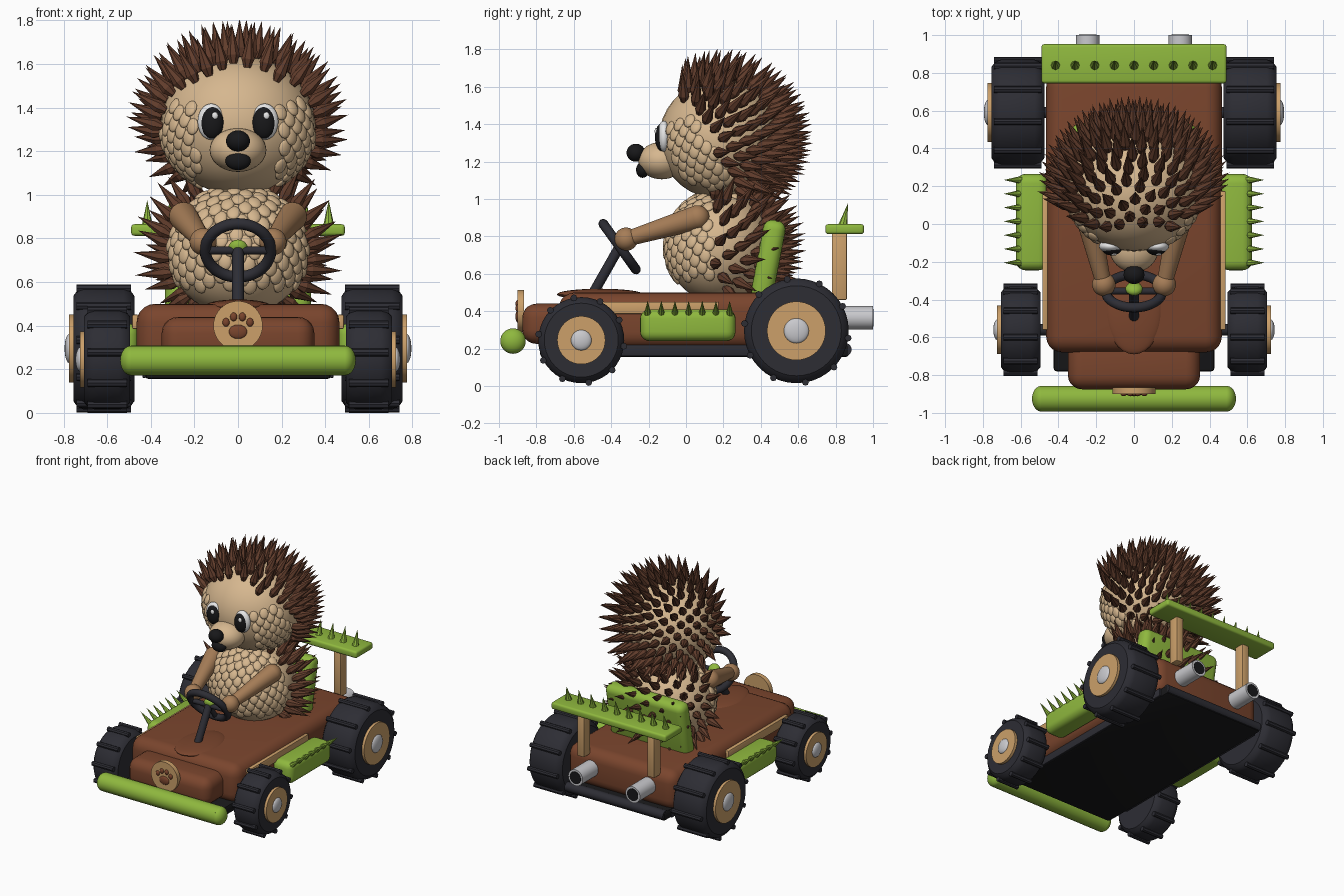
import bpy, bmesh, math
from mathutils import Vector, Matrix

if "Cube" in bpy.data.objects:
    bpy.data.objects.remove(bpy.data.objects["Cube"])


def paint(name, hexcode):
    m = bpy.data.materials.new(name)
    c = [int(hexcode[i:i + 2], 16) / 255 for i in (0, 2, 4)]
    m.diffuse_color = [((v + 0.055) / 1.055) ** 2.4 if v > 0.04 else v / 12.92 for v in c] + [1]
    m.use_nodes = True
    m.node_tree.nodes["Principled BSDF"].inputs["Base Color"].default_value = m.diffuse_color
    return m


SKIN = paint("pale tan skin", "D6B78F")
PAW = paint("paw tan", "A67D57")
WOOD = paint("light wood", "CCA06A")
BROWN = paint("kart brown", "7A452D")
QUILL = paint("quill brown", "623D2C")
TYRE = paint("rubber", "2D2D34")
SILVER = paint("silver", "C9C9CD")
GREEN = paint("leaf green", "8FB83E")
WHITE = paint("white", "F2F2F2")
BLACK = paint("black", "18181A")


def make(name, bm, mat, smooth=35):
    me = bpy.data.meshes.new(name)
    bmesh.ops.recalc_face_normals(bm, faces=bm.faces)
    bm.to_mesh(me)
    bm.free()
    me.materials.append(mat)
    ob = bpy.data.objects.new(name, me)
    bpy.context.collection.objects.link(ob)
    if smooth:
        bpy.ops.object.select_all(action='DESELECT')
        ob.select_set(True)
        bpy.context.view_layer.objects.active = ob
        bpy.ops.object.shade_smooth_by_angle(angle=math.radians(smooth))
    return ob


def aim(p, d, size=(1, 1, 1)):
    """Matrix at p whose z axis points along d."""
    q = Vector(d).to_track_quat('Z', 'Y').to_matrix().to_4x4()
    return Matrix.Translation(p) @ q @ Matrix.Diagonal((*size, 1))


def box(name, lo, hi, mat, bevel=0.01, seg=4, tilt=0):
    lo, hi = Vector(lo), Vector(hi)
    bm = bmesh.new()
    bmesh.ops.create_cube(bm, size=1, matrix=Matrix.Diagonal((*(hi - lo), 1)))
    bmesh.ops.bevel(bm, geom=bm.edges[:], offset=bevel, segments=seg, profile=0.5, affect='EDGES')
    bm.transform(Matrix.Translation((lo + hi) / 2) @ Matrix.Rotation(tilt, 4, 'X'))
    return make(name, bm, mat)


def ball(name, loc, radii, mat, d=(0, 0, 1), u=32, v=18):
    bm = bmesh.new()
    bmesh.ops.create_uvsphere(bm, u_segments=u, v_segments=v, radius=1, matrix=aim(loc, d, radii))
    return make(name, bm, mat, 60)


def add_cone(bm, a, b, r1, r2, n):
    a, b = Vector(a), Vector(b)
    bmesh.ops.create_cone(bm, cap_ends=True, segments=n, radius1=r1, radius2=r2,
                          depth=(b - a).length, matrix=aim((a + b) / 2, b - a))


def rod(name, a, b, r1, mat, r2=None, n=28):
    bm = bmesh.new()
    add_cone(bm, a, b, r1, r1 if r2 is None else r2, n)
    return make(name, bm, mat)


def lathe_x(name, profile, mat, y, z, side, n=40):
    """Spin (x, radius) points about the x axis."""
    bm = bmesh.new()
    vs = [bm.verts.new((x * side, 0, r)) for x, r in profile]
    es = [bm.edges.new(p) for p in zip(vs, vs[1:])]
    bmesh.ops.spin(bm, geom=vs + es, cent=(0, 0, 0), axis=(1, 0, 0), angle=2 * math.pi, steps=n)
    bmesh.ops.remove_doubles(bm, verts=bm.verts[:], dist=1e-4)
    bm.transform(Matrix.Translation((0, y, z)))
    return make(name, bm, mat)


def wheel(label, y, z, r, x0, x1, side):
    # chunky tyre with bevelled shoulders and tread bars
    lathe_x(label + "_tyre", [(x0, 0), (x0, r * .86), (x0 + .02, r * .96), (x0 + .05, r), (x1 - .05, r),
                              (x1 - .02, r * .96), (x1, r * .86), (x1, 0)], TYRE, y, z, side)
    bm = bmesh.new()
    for i in range(10):
        a = math.radians(28 + 36 * i)
        cy, cz = y + r * math.cos(a), z + r * math.sin(a)
        add_cone(bm, (side * (x0 + .015), cy, cz), (side * (x1 - .015), cy, cz), .018, .018, 8)
    make(label + "_treads", bm, TYRE)
    rod(label + "_disc", (side * (x1 - .02), y, z), (side * (x1 + .02), y, z), r * .56, WOOD, n=40)
    ball(label + "_hub", (side * (x1 + .018), y, z), (r * .24, r * .24, .022), SILVER, (1, 0, 0))


# kart body
box("body_shell", (-.465, -.68, .2), (.465, .81, .5), BROWN, .085, 5)
box("nose", (-.35, -.875, .225), (.35, -.6, .44), BROWN, .075, 5)
ball("cowl", (0, -.46, .49), (.15, .23, .03), BROWN)
box("floor_pan", (-.425, -.78, .155), (.425, .87, .225), BLACK, .015, 2)
rod("rear_bar", (-.42, .85, .195), (.42, .85, .195), .035, TYRE)
for s in (-1, 1):
    box("side_sill_" + str(s), (s * .43 - .008, -.6, .16), (s * .43 + .008, .8, .22), TYRE, .005, 2)
    box("side_trim_" + str(s), (s * .47 - .015, -.56, .385), (s * .47 + .015, .175, .45), WOOD, .006, 2)
    box("side_pod_" + str(s), (s * .54 - .085, -.245, .24), (s * .54 + .085, .265, .41), GREEN, .05, 5)
    bm = bmesh.new()
    for i in range(7):
        y = -.205 + i * .073
        add_cone(bm, (s * .585, y, .37), (s * .69, y, .455), .024, 0, 8)
    make("pod_spikes_" + str(s), bm, GREEN, 0)
    wheel("rear_wheel_" + str(s), .59, .295, .28, .475, .755, s)
    wheel("front_wheel_" + str(s), -.56, .245, .23, .495, .705, s)
    # exhaust, spoiler post
    rod("exhaust_" + str(s), (s * .245, .72, .365), (s * .245, 1, .365), .062, SILVER)
    rod("exhaust_hole_" + str(s), (s * .245, .99, .365), (s * .245, 1.003, .365), .047, BLACK)
    box("spoiler_post_" + str(s), (s * .3 - .03, .78, .46), (s * .3 + .03, .86, .82), WOOD, .006, 2)
for label, y, z in (("front_axle", -.56, .245), ("rear_axle", .59, .295)):
    rod(label, (-.5, y, z), (.5, y, z), .03, TYRE)

# front bumper with rounded ends
rod("front_bumper", (-.49, -.925, .24), (.49, -.925, .24), .068, GREEN)
for s in (-1, 1):
    ball("bumper_end_" + str(s), (s * .49, -.925, .24), (.068, .068, .05), GREEN, (1, 0, 0))

# paw badge
rod("badge", (0, -.865, .4), (0, -.9, .4), .113, WOOD, n=40)
ball("paw_pad", (0, -.9, .372), (.042, .012, .032), BROWN)
for i, (x, z) in enumerate(((-.055, .415), (-.02, .44), (.02, .44), (.055, .415))):
    ball("paw_toe_" + str(i), (x, -.9, z), (.016, .012, .02), BROWN, u=16, v=10)

# spoiler with spikes
box("spoiler", (-.49, .745, .812), (.49, .952, .865), GREEN, .015, 3)
bm = bmesh.new()
for i in range(9):
    x = -.416 + i * .104
    add_cone(bm, (x, .84, .86), (x, .865, .975), .025, 0, 8)
make("spoiler_spikes", bm, GREEN, 0)

# seat back
box("seat", (-.335, .38, .45), (.335, .5, .89), GREEN, .05, 5, tilt=-.19)

# steering wheel
hub, axis = Vector((0, -.355, .745)), Vector((0, .81, .58))
rod("steering_column", (0, -.5, .49), hub, .027, TYRE)
bpy.ops.mesh.primitive_torus_add(major_radius=.15, minor_radius=.026, major_segments=40, minor_segments=12,
                                 location=hub, rotation=axis.to_track_quat('Z', 'Y').to_euler())
ring = bpy.context.object
ring.name = "steering_ring"
ring.data.materials.append(TYRE)
bpy.ops.object.shade_smooth_by_angle(angle=1)
rod("steering_spoke_across", hub - Vector((.15, 0, 0)), hub + Vector((.15, 0, 0)), .018, TYRE)
rod("steering_spoke_down", hub, hub + Vector((0, .085, -.12)), .018, TYRE)
ball("steering_hub", hub + axis * .015, (.045, .045, .03), GREEN, axis)

# hedgehog torso, head and face
TORSO, TR = Vector((0, .18, .745)), Vector((.32, .29, .3))
HEAD, HR = Vector((0, .18, 1.32)), Vector((.355, .325, .32))
ball("torso", TORSO, TR, SKIN)
ball("head", HEAD, HR, SKIN)
ball("muzzle", (0, -.13, 1.205), (.13, .125, .1), SKIN)
ball("nose_tip", (0, -.268, 1.247), (.055, .05, .048), BLACK)
ball("mouth", (0, -.232, 1.155), (.058, .035, .042), BLACK)
for s in (-1, 1):
    ball("eye_white_" + str(s), (s * .123, -.118, 1.335), (.062, .035, .083), WHITE)
    ball("eye_" + str(s), (s * .118, -.132, 1.33), (.052, .034, .073), BLACK)
    ball("eye_glint_" + str(s), (s * .118 + .012, -.16, 1.362), (.015, .008, .017), WHITE, u=12, v=8)
    # arms reaching to the steering wheel
    shoulder, hand = Vector((s * .25, .06, .9)), Vector((s * .16, -.32, .785))
    rod("arm_" + str(s), shoulder, hand, .066, PAW, .04)
    ball("shoulder_" + str(s), shoulder, (.066, .066, .066), PAW)
    ball("hand_" + str(s), hand, (.062, .062, .062), PAW)


def spread(n):
    """Even directions over a sphere."""
    for i in range(n):
        z = 1 - (2 * i + 1) / n
        a, r = i * math.pi * (3 - math.sqrt(5)), math.sqrt(1 - z * z)
        yield Vector((r * math.cos(a), r * math.sin(a), z))


def coat(label, centre, radii, n_quills, n_scales, is_quill, is_scale, lean):
    bm = bmesh.new()
    for d in spread(n_quills):
        p = d * radii
        if is_quill(p):
            nrm = Vector(a / b for a, b in zip(d, radii)).normalized()
            q = (nrm + lean).normalized()
            base = centre + p - q * .005
            add_cone(bm, base, base + q * .04, .016, .031, 7)
            add_cone(bm, base + q * .04, base + q * .185, .031, 0, 7)
    make(label + "_quills", bm, QUILL, 0)
    bm = bmesh.new()
    for d in spread(n_scales):
        p = d * radii
        if is_scale(p) and not is_quill(p):
            nrm = Vector(a / b for a, b in zip(d, radii)) + Vector((0, 0, .6))
            bmesh.ops.create_uvsphere(bm, u_segments=12, v_segments=8, radius=1,
                                      matrix=aim(centre + p, nrm, (.032, .04, .014)))
    make(label + "_scales", bm, SKIN, 60)


coat("head", HEAD, HR, 290, 430,
     lambda p: .86 * p.y + .51 * p.z > -.06 and p.z > -.26,
     lambda p: abs(p.x) > .19 and p.z < .1, Vector((0, .55, .3)))
coat("torso", TORSO, TR, 190, 330,
     lambda p: p.y > -.04 and -.23 < p.z < .27,
     lambda p: p.z > -.17, Vector((0, .35, .3)))
